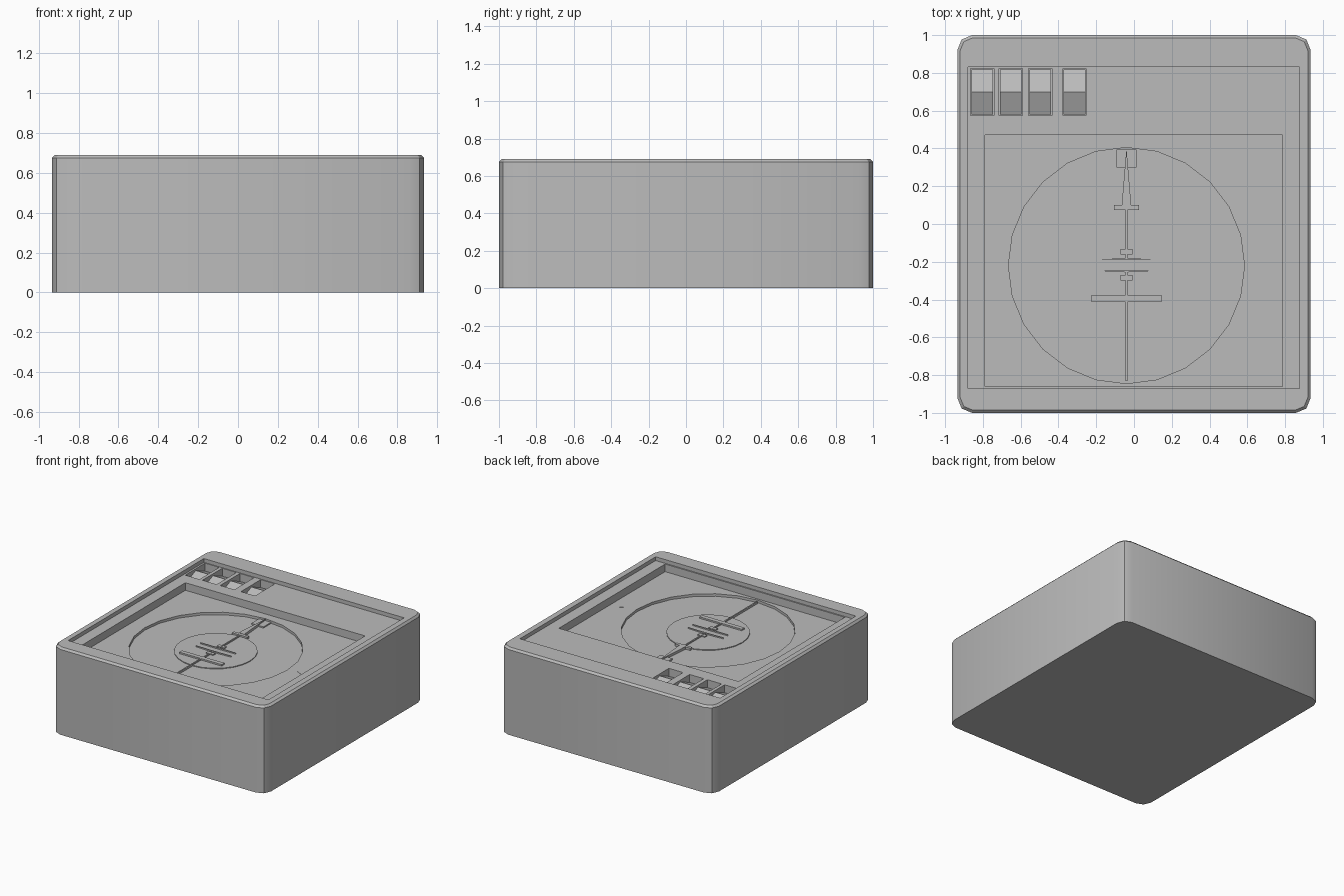
import bpy, bmesh, math

cube = bpy.data.objects.get("Cube")
if cube:
    bpy.data.objects.remove(cube, do_unlink=True)

grey = bpy.data.materials.new("mid grey")
grey.use_nodes = True
grey.diffuse_color = (0.5, 0.5, 0.5, 1)
grey.node_tree.nodes["Principled BSDF"].inputs["Base Color"].default_value = (0.5, 0.5, 0.5, 1)

TOP, PANEL, FLOOR, DIAL = 0.69, 0.66, 0.60, 0.58
CX, CY = -0.04, -0.22


def finish(name, bm):
    bmesh.ops.recalc_face_normals(bm, faces=bm.faces)
    mesh = bpy.data.meshes.new(name)
    bm.to_mesh(mesh)
    bm.free()
    mesh.materials.append(grey)
    obj = bpy.data.objects.new(name, mesh)
    bpy.context.collection.objects.link(obj)
    return obj


def prism(name, points, z0, z1):
    """Extrude a flat outline upwards."""
    bm = bmesh.new()
    face = bm.faces.new([bm.verts.new((x, y, z0)) for x, y in points])
    extruded = bmesh.ops.extrude_face_region(bm, geom=[face])["geom"]
    for v in extruded:
        if isinstance(v, bmesh.types.BMVert):
            v.co.z = z1
    return finish(name, bm)


def box(name, x0, x1, y0, y1, z0, z1):
    return prism(name, [(x0, y0), (x1, y0), (x1, y1), (x0, y1)], z0, z1)


def disc(name, radius, z0, z1, sides=24):
    ring = [(CX + radius * math.sin(math.tau * i / sides),
             CY + radius * math.cos(math.tau * i / sides)) for i in range(sides)]
    return prism(name, ring, z0, z1)


def cut(target, cutter):
    mod = target.modifiers.new("cut", "BOOLEAN")
    mod.operation = "DIFFERENCE"
    mod.solver = "EXACT"
    mod.object = cutter
    bpy.context.view_layer.update()
    graph = bpy.context.evaluated_depsgraph_get()
    mesh = bpy.data.meshes.new_from_object(target.evaluated_get(graph))
    target.modifiers.clear()
    target.data = mesh
    bpy.data.objects.remove(cutter, do_unlink=True)


# Case with rounded upright corners and a softened top edge
bm = bmesh.new()
bmesh.ops.create_cube(bm, size=1)
for v in bm.verts:
    v.co = (v.co.x * 1.87, v.co.y * 2, (v.co.z + 0.5) * TOP)
upright = [e for e in bm.edges if abs(e.verts[0].co.z - e.verts[1].co.z) > 0.1]
bmesh.ops.bevel(bm, geom=upright, offset=0.078, segments=2, profile=0.5, affect="EDGES")
rim = [e for e in bm.edges if all(v.co.z > TOP - 0.001 for v in e.verts)]
bmesh.ops.bevel(bm, geom=rim, offset=0.015, segments=1, affect="EDGES")
case = finish("case", bm)

# Stepped recesses and the sunken dial
cut(case, box("panel_cutter", -0.88, 0.875, -0.87, 0.83, PANEL, 1))
cut(case, box("window_cutter", -0.79, 0.785, -0.86, 0.47, FLOOR, 1))
cut(case, disc("dial_cutter", 0.625, DIAL, 1))

# Row of rocker switches in square wells
for i, x in enumerate((-0.803, -0.652, -0.497, -0.315)):
    cut(case, box("well_cutter", x - 0.062, x + 0.062, 0.575, 0.823, PANEL - 0.08, 1))
    bm = bmesh.new()
    side = [(0.58, PANEL - 0.08), (0.818, PANEL - 0.08), (0.818, PANEL - 0.06),
            (0.70, PANEL - 0.01), (0.58, PANEL - 0.06)]
    face = bm.faces.new([bm.verts.new((x - 0.057, y, z)) for y, z in side])
    geom = bmesh.ops.extrude_face_region(bm, geom=[face])["geom"]
    bmesh.ops.translate(bm, vec=(0.114, 0, 0),
                        verts=[g for g in geom if isinstance(g, bmesh.types.BMVert)])
    finish(f"rocker_switch_{i + 1}", bm)

# Inner dial plate
disc("inner_dial", 0.30, DIAL - 0.01, DIAL + 0.006)


# Raised pointer pieces, centred on the dial
def bar(name, half, y0, y1, height):
    return box(name, CX - half, CX + half, y0, y1, DIAL - 0.005, DIAL + height)


bar("top_index", 0.053, 0.30, 0.395, 0.01)
bar("pointer_crossbar", 0.067, 0.075, 0.10, 0.018)
bar("pointer_stem", 0.005, -0.185, 0.10, 0.016)
bar("pointer_tail", 0.005, -0.83, -0.25, 0.016)
bar("lower_bar", 0.185, -0.412, -0.377, 0.018)
bar("upper_mark", 0.032, -0.162, -0.132, 0.014)
bar("lower_mark", 0.032, -0.30, -0.27, 0.014)
prism("pointer_head", [(CX - 0.025, 0.10), (CX + 0.025, 0.10), (CX, 0.40)],
      DIAL - 0.005, DIAL + 0.02)
for name, y, tip in (("upper_wing", -0.18, -0.188), ("lower_wing", -0.256, -0.248)):
    prism(name, [(CX - 0.155, tip), (CX, y), (CX + 0.155, tip), (CX, -0.19 if y > -0.2 else -0.246)],
          DIAL - 0.005, DIAL + 0.016)

# Small side marker flush with the window floor
prism("side_marker", [(0.66, -0.20), (0.72, -0.17), (0.72, -0.23)], FLOOR - 0.005, FLOOR + 0.002)

# Smooth only the gently turning corner faces
bpy.ops.object.select_all(action="DESELECT")
case.select_set(True)
bpy.context.view_layer.objects.active = case
bpy.ops.object.shade_smooth_by_angle(angle=math.radians(30))
